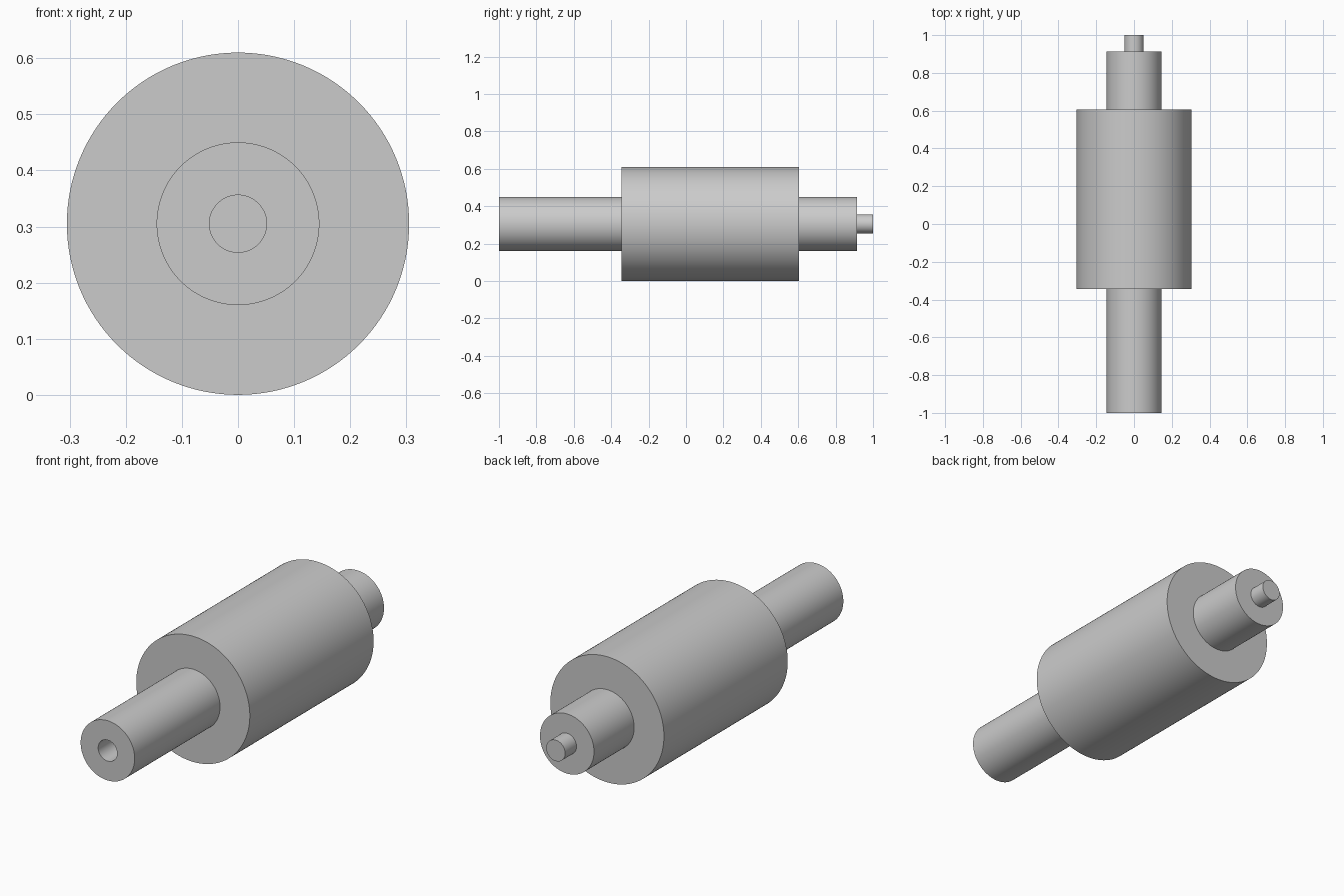
import bpy, bmesh, math

if "Cube" in bpy.data.objects:
    bpy.data.objects.remove(bpy.data.objects["Cube"])

SEG = 128
AXIS_Z = 0.305
R_BODY, R_SHAFT, R_PIN = 0.305, 0.145, 0.051

grey = bpy.data.materials.new("plain grey")
grey.diffuse_color = (0.6, 0.6, 0.6, 1)
grey.use_nodes = True
grey.node_tree.nodes["Principled BSDF"].inputs["Base Color"].default_value = grey.diffuse_color

# Stepped profile (radius, y) from the bottom of the front bore to the rear pin tip
profile = [
    (0, -0.80), (R_PIN, -0.80), (R_PIN, -1.0),        # blind bore
    (R_SHAFT, -1.0), (R_SHAFT, -0.345),               # front shaft
    (R_BODY, -0.345), (R_BODY, 0.605),                # roller body
    (R_SHAFT, 0.605), (R_SHAFT, 0.913),               # rear shaft
    (R_PIN, 0.913), (R_PIN, 1.0), (0, 1.0),           # rear pin
]

bm = bmesh.new()
verts = [bm.verts.new((r, y, 0)) for r, y in profile]
edges = [bm.edges.new(pair) for pair in zip(verts, verts[1:])]
bmesh.ops.spin(bm, geom=verts + edges, cent=(0, 0, 0), axis=(0, 1, 0),
               angle=math.tau, steps=SEG, use_merge=True)
bmesh.ops.remove_doubles(bm, verts=bm.verts, dist=1e-5)
bmesh.ops.recalc_face_normals(bm, faces=bm.faces)
bmesh.ops.translate(bm, verts=bm.verts, vec=(0, 0, AXIS_Z))

mesh = bpy.data.meshes.new("stepped_shaft")
bm.to_mesh(mesh)
bm.free()
mesh.materials.append(grey)
shaft = bpy.data.objects.new("stepped_shaft", mesh)
bpy.context.collection.objects.link(shaft)

# Smooth round walls, sharp steps
bpy.context.view_layer.objects.active = shaft
shaft.select_set(True)
bpy.ops.object.shade_smooth_by_angle(angle=math.radians(30))
